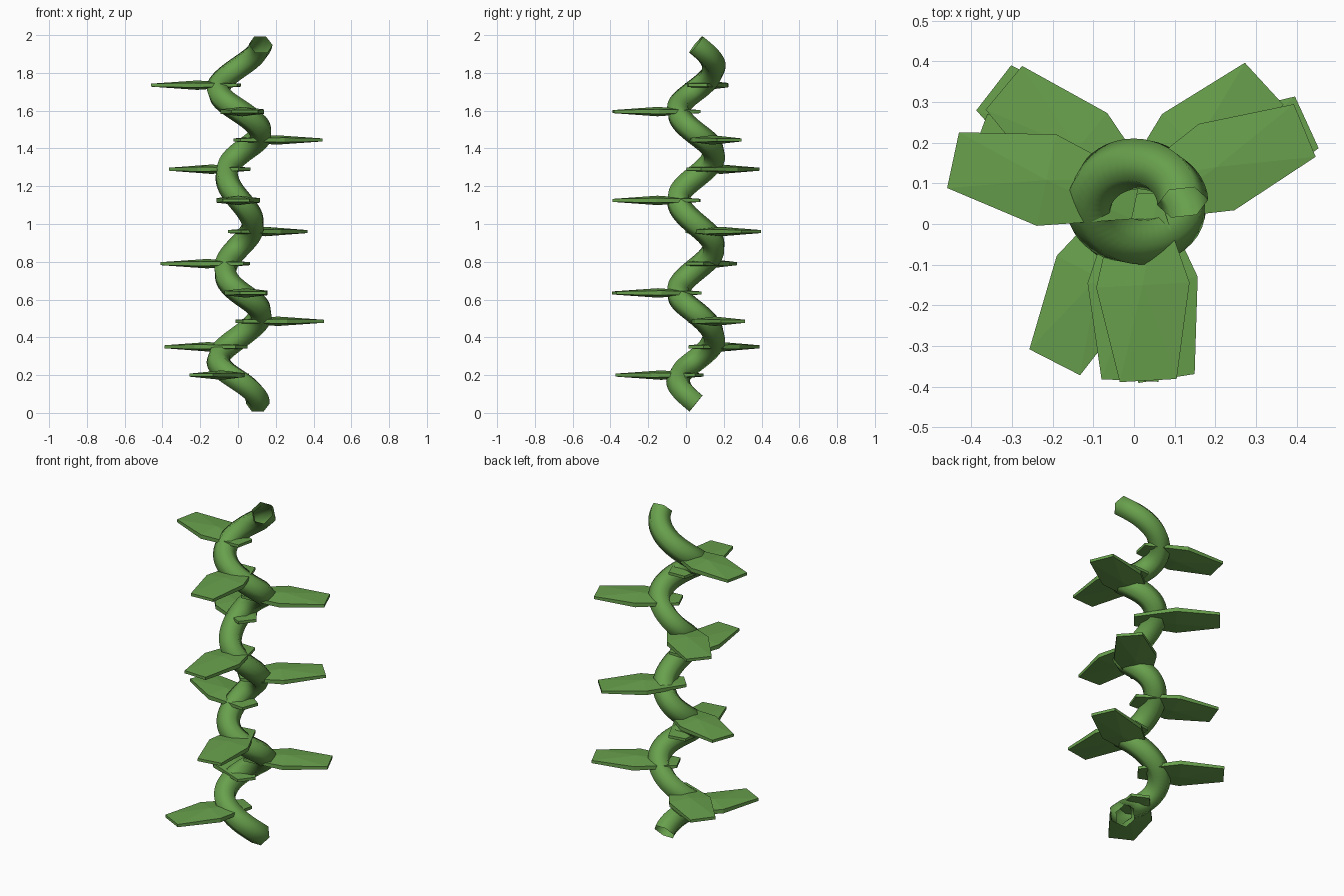
import bpy, bmesh, math
from mathutils import Vector

if "Cube" in bpy.data.objects:
    bpy.data.objects.remove(bpy.data.objects["Cube"])

green = bpy.data.materials.new("leaf_green")
green.diffuse_color = (0.138, 0.35, 0.073, 1)
green.use_nodes = True
green.node_tree.nodes["Principled BSDF"].inputs["Base Color"].default_value = green.diffuse_color

# Helix keys, one per quarter turn: height and sideways radius
HEIGHT = [0.05, 0.17, 0.28, 0.40, 0.53, 0.64, 0.76, 0.88, 1.00,
          1.13, 1.25, 1.37, 1.48, 1.60, 1.71, 1.83, 1.95]
RADIUS = [0.10, 0.11, 0.11, 0.11, 0.115, 0.095, 0.073, 0.073, 0.075,
          0.067, 0.065, 0.09, 0.115, 0.11, 0.11, 0.11, 0.115]


def smooth_key(keys, t):
    """Catmull-Rom interpolation through evenly spaced keys."""
    i = min(int(t), len(keys) - 2)
    f = t - i
    b, c = keys[i], keys[i + 1]
    a = keys[i - 1] if i else 2 * b - c
    d = keys[i + 2] if i + 2 < len(keys) else 2 * c - b
    return b + 0.5 * f * (c - a + f * (2*a - 5*b + 4*c - d + f * (3*(b - c) + d - a)))


# Twisting stem: open six-sided tube swept along the helix
curve = bpy.data.curves.new("stem", 'CURVE')
curve.dimensions = '3D'
curve.bevel_depth = 0.063
curve.bevel_resolution = 1
curve.use_fill_caps = False
curve.materials.append(green)
STEPS = 160
spline = curve.splines.new('POLY')
spline.points.add(STEPS)
for n, p in enumerate(spline.points):
    t = 16 * n / STEPS
    a = t * math.pi / 2
    p.co = (0.005 + smooth_key(RADIUS, t) * math.cos(a),
            0.053 - 0.095 * math.sin(a), smooth_key(HEIGHT, t), 1)
stem = bpy.data.objects.new("stem", curve)
bpy.context.collection.objects.link(stem)
bpy.context.view_layer.objects.active = stem
stem.select_set(True)
bpy.ops.object.convert(target='MESH')
stem.data.polygons.foreach_set("use_smooth", [True] * len(stem.data.polygons))

# Leaf cross-sections: distance along, half width, half edge height, half ridge height
SECTIONS = [(0, 0.05, 0.008, 0), (0.225, 0.115, 0.012, 0.025), (0.46, 0.07, 0.008, 0)]
leaf_mesh = bpy.data.meshes.new("leaf")
bm = bmesh.new()
for d, w, edge, ridge in SECTIONS:
    for s in (-1, 1):
        bm.verts.new((d, w, s * edge))
        bm.verts.new((d, -w, s * edge))
        if ridge:
            bm.verts.new((d, 0, s * ridge))
bmesh.ops.convex_hull(bm, input=bm.verts)
bmesh.ops.recalc_face_normals(bm, faces=bm.faces)
bm.to_mesh(leaf_mesh)
bm.free()
leaf_mesh.materials.append(green)

# Leaves: tip position of each, pointing away from the stem axis
TIPS = [(-0.195, -0.34, 0.20), (-0.345, 0.335, 0.35), (0.425, 0.25, 0.485),
        (0.08, -0.38, 0.635), (-0.385, 0.205, 0.79), (0.32, 0.345, 0.96),
        (-0.01, -0.385, 1.125), (-0.32, 0.335, 1.29), (0.42, 0.23, 1.445),
        (0.035, -0.385, 1.595), (-0.445, 0.157, 1.735)]
for n, tip in enumerate(TIPS, 1):
    tip = Vector(tip)
    out = (tip - Vector((0.01, 0.06, tip.z))).normalized()
    leaf = bpy.data.objects.new(f"leaf_{n}", leaf_mesh)
    leaf.location = tip - 0.46 * out
    leaf.rotation_euler.z = math.atan2(out.y, out.x)
    bpy.context.collection.objects.link(leaf)
